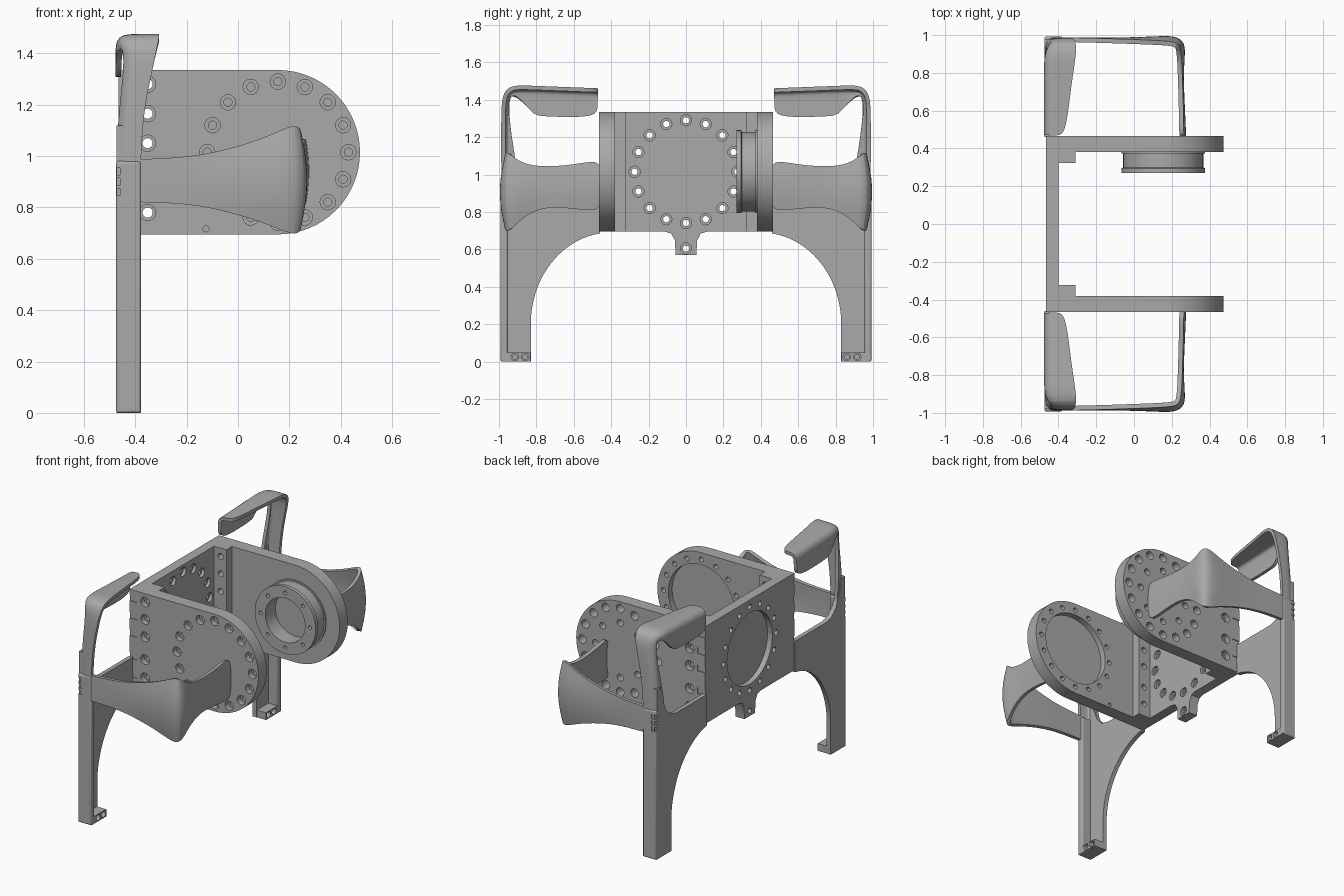
import bpy, bmesh, math
from mathutils import Vector

cube = bpy.data.objects.get("Cube")
if cube:
    bpy.data.objects.remove(cube, do_unlink=True)

grey = bpy.data.materials.new("plain_grey")
grey.use_nodes = True
grey.diffuse_color = (0.4, 0.4, 0.4, 1)
grey.node_tree.nodes["Principled BSDF"].inputs["Base Color"].default_value = grey.diffuse_color

MID = 1.015            # height of all bolt circles
CX = 0.155             # x centre of the rounded plate ends
BOLT_R = 0.275
SCREWS = (1.28, 1.165, 1.05, 0.9, 0.78)


def make(name, bm, smooth=True):
    bmesh.ops.recalc_face_normals(bm, faces=bm.faces)
    mesh = bpy.data.meshes.new(name)
    bm.to_mesh(mesh)
    bm.free()
    ob = bpy.data.objects.new(name, mesh)
    bpy.context.collection.objects.link(ob)
    mesh.materials.append(grey)
    if smooth:
        shade(ob)
    return ob


def select(ob):
    bpy.ops.object.select_all(action='DESELECT')
    ob.select_set(True)
    bpy.context.view_layer.objects.active = ob


def shade(ob):
    select(ob)
    bpy.ops.object.shade_smooth_by_angle(angle=math.radians(35))


def apply_mod(ob, kind, **settings):
    mod = ob.modifiers.new(kind, kind)
    for key, value in settings.items():
        setattr(mod, key, value)
    select(ob)
    bpy.ops.object.modifier_apply(modifier=mod.name)


def box(bm, x, y, z):
    verts = bmesh.ops.create_cube(bm, size=1)["verts"]
    for v in verts:
        v.co = [(r[0] + r[1]) / 2 + c * (r[1] - r[0]) for r, c in zip((x, y, z), v.co)]


def lathe(bm, profile, axis, a, b, seg=16):
    """Turned solid: profile of (radius, position along axis)."""
    rings = []
    for r, t in profile:
        ring = []
        for i in range(seg):
            ang = math.tau * i / seg
            p, q = a + r * math.cos(ang), b + r * math.sin(ang)
            ring.append(bm.verts.new((p, t, q) if axis == 'y' else (t, p, q)))
        rings.append(ring)
    for lo, hi in zip(rings, rings[1:]):
        for i in range(seg):
            j = (i + 1) % seg
            bm.faces.new((lo[i], lo[j], hi[j], hi[i]))
    bm.faces.new(rings[0])
    bm.faces.new(rings[-1])


def bolt_circle(bm, profile, axis, a, radius, count):
    for i in range(count):
        ang = math.tau * i / count
        lathe(bm, profile, axis, a + radius * math.cos(ang), MID + radius * math.sin(ang))


def extrude(bm, points, axis, lo, hi):
    place = (lambda p, t: (p[0], t, p[1])) if axis == 'y' else (lambda p, t: (t, p[0], p[1]))
    face = bm.faces.new([bm.verts.new(place(p, lo)) for p in points])
    new = bmesh.ops.extrude_face_region(bm, geom=[face])["geom"]
    shift = (0, hi - lo, 0) if axis == 'y' else (hi - lo, 0, 0)
    bmesh.ops.translate(bm, verts=[g for g in new if isinstance(g, bmesh.types.BMVert)], vec=shift)


def cut(ob, bm):
    cutter = make("cutter", bm, False)
    cutter.hide_render = True
    apply_mod(ob, 'BOOLEAN', operation='DIFFERENCE', solver='EXACT', object=cutter)
    bpy.data.objects.remove(cutter, do_unlink=True)
    shade(ob)


def sheet(name, rows, thickness):
    """Smooth shell through rows of points."""
    bm = bmesh.new()
    grid = [[bm.verts.new(p) for p in row] for row in rows]
    for r0, r1 in zip(grid, grid[1:]):
        for i in range(len(r0) - 1):
            bm.faces.new((r0[i], r0[i + 1], r1[i + 1], r1[i]))
    ob = make(name, bm)
    apply_mod(ob, 'SUBSURF', levels=2)
    apply_mod(ob, 'SOLIDIFY', thickness=thickness, offset=0)
    shade(ob)


# Back plate with hanging tab, round recess and bolt circle
bm = bmesh.new()
half = [(0.46, 1.335), (0.46, 0.695), (0.115, 0.695), (0.08, 0.685), (0.06, 0.65), (0.055, 0.57)]
extrude(bm, half + [(-y, z) for y, z in reversed(half)], 'x', -0.465, -0.4)
back = make("back_plate", bm)
bm = bmesh.new()
lathe(bm, [(0.235, -0.5), (0.235, -0.43)], 'x', 0, MID, 64)
step = [(0.017, -0.5), (0.017, -0.42), (0.03, -0.42), (0.03, -0.3)]
bolt_circle(bm, step, 'x', 0, BOLT_R, 16)
lathe(bm, step, 'x', 0, 0.605)
cut(back, bm)

# Turned ring on the inside of one side plate
bm = bmesh.new()
lathe(bm, [(0.222, 0.39), (0.222, 0.372), (0.212, 0.372), (0.212, 0.3), (0.222, 0.295),
           (0.222, 0.27)], 'y', CX, MID, 64)
ring = make("bearing_ring", bm)
bm = bmesh.new()
lathe(bm, [(0.145, 0.2), (0.145, 0.375)], 'y', CX, MID, 48)
bolt_circle(bm, [(0.012, 0.2), (0.012, 0.35)], 'y', CX, 0.18, 8)
cut(ring, bm)

for s, side in ((1, "rear"), (-1, "front")):
    def span(a, b):
        return sorted((s * a, s * b))

    # Side plate with rounded end
    arc = [(CX + 0.32 * math.cos(t), MID + 0.32 * math.sin(t))
           for t in (math.pi * (i / 32 - 0.5) for i in range(33))]
    bm = bmesh.new()
    extrude(bm, arc + [(-0.465, 1.335), (-0.465, 0.695)], 'y', *span(0.38, 0.465))
    plate = make(side + "_side_plate", bm)
    bm = bmesh.new()
    if s > 0:
        bolt_circle(bm, [(0.028, 0.5), (0.028, 0.4)], 'y', CX, BOLT_R, 16)
        bolt_circle(bm, [(0.022, 0.5), (0.022, 0.4)], 'y', CX, 0.18, 8)
    else:
        bolt_circle(bm, [(0.03, -0.5), (0.03, -0.43), (0.016, -0.43), (0.016, -0.3)],
                    'y', CX, BOLT_R, 16)
        lathe(bm, [(0.24, -0.42), (0.24, -0.3)], 'y', CX, MID, 64)
        lathe(bm, [(0.012, -0.5), (0.012, -0.3)], 'y', -0.125, 0.717)
    for z in SCREWS:
        lathe(bm, [(0.032, s * 0.5), (0.032, s * 0.43), (0.02, s * 0.43), (0.02, s * 0.3)],
              'y', -0.352, z)
        box(bm, (-0.5, -0.41), span(0.44, 0.5), (z - 0.02, z + 0.02))
    cut(plate, bm)

    # Corner block joining side plate and back plate
    bm = bmesh.new()
    box(bm, (-0.4, -0.31), span(0.322, 0.38), (0.695, 1.335))
    block = make(side + "_corner_block", bm)
    bm = bmesh.new()
    for z in SCREWS:
        lathe(bm, [(0.02, s * 0.2), (0.02, s * 0.5)], 'y', -0.352, z)
    cut(block, bm)

    # Leg panel with arched inner edge
    outline = [(0.46 if i == 0 else 0.4 + 0.43 * math.sin(t), 0.2 + 0.49 * math.cos(t))
               for i, t in ((i, math.pi / 2 * (0.09 + 0.91 * i / 20)) for i in range(21))]
    outline += [(0.83, 0), (0.98, 0), (0.98, 1.12), (0.94, 1.12), (0.92, 1.03), (0.885, 0.95),
                (0.84, 0.905), (0.78, 0.89), (0.46, 0.89)]
    bm = bmesh.new()
    extrude(bm, [(s * y, z) for y, z in outline], 'x', -0.474, -0.445)
    make(side + "_leg_panel", bm)

    # Outer leg flange with three slots
    bm = bmesh.new()
    box(bm, (-0.475, -0.378), span(0.952, 0.992), (0, 0.98))
    flange = make(side + "_leg_flange", bm)
    apply_mod(flange, 'BEVEL', width=0.01, segments=3)
    bm = bmesh.new()
    for z in (0.86, 0.9, 0.94):
        box(bm, (-0.5, -0.442), span(0.97, 1.1), (z - 0.014, z + 0.014))
    cut(flange, bm)

    # Foot block
    bm = bmesh.new()
    box(bm, (-0.474, -0.378), span(0.832, 0.985), (0, 0.048))
    foot = make(side + "_foot", bm)
    bm = bmesh.new()
    for y in (0.86, 0.915):
        lathe(bm, [(0.013, -0.46), (0.013, -0.42), (0.02, -0.42), (0.02, -0.3)],
              'x', s * y, 0.025)
    cut(foot, bm)

    # Flared arm wrapping from the leg round to the side plate: x, y, low z, high z
    path = [(-0.46, 0.975, 0.82, 0.985), (-0.3, 0.975, 0.82, 0.99), (-0.15, 0.97, 0.81, 1.0),
            (0, 0.965, 0.775, 1.035), (0.12, 0.96, 0.735, 1.075), (0.2, 0.955, 0.7, 1.115),
            (0.23, 0.945, 0.7, 1.115), (0.237, 0.91, 0.735, 1.08), (0.242, 0.85, 0.79, 1.05),
            (0.245, 0.75, 0.83, 1.04), (0.25, 0.6, 0.82, 1.05), (0.25, 0.46, 0.8, 1.08)]
    rows = []
    for i, (x, y, lo, hi) in enumerate(path):
        a, b = path[max(i - 1, 0)], path[min(i + 1, len(path) - 1)]
        out = Vector((a[1] - b[1], b[0] - a[0])).normalized()
        bulge = 0.13 * (hi - lo - 0.16)
        row = []
        for k in range(5):
            u = k / 2 - 1
            d = bulge * (1 - u * u)
            row.append((x + out.x * d, s * (y + out.y * d), lo + (hi - lo) * k / 4))
        rows.append(row)
    sheet(side + "_flared_arm", rows, 0.024)

    # Hooked handle rising from the leg: y, z, front x, back x, lip depth
    path = [(0.975, 0.86, -0.378, -0.462, 0.09), (0.977, 1.05, -0.378, -0.462, 0.07),
            (0.977, 1.2, -0.362, -0.45, 0.045), (0.977, 1.33, -0.335, -0.435, 0.03),
            (0.972, 1.42, -0.315, -0.435, 0.03), (0.94, 1.462, -0.305, -0.45, 0.04),
            (0.88, 1.466, -0.31, -0.464, 0.07), (0.81, 1.463, -0.32, -0.466, 0.14),
            (0.78, 1.462, -0.325, -0.466, 0.15), (0.65, 1.457, -0.342, -0.466, 0.15),
            (0.47, 1.45, -0.365, -0.466, 0.142)]
    rows = []
    for i, (y, z, xf, xb, lip) in enumerate(path):
        a, b = path[max(i - 1, 0)], path[min(i + 1, len(path) - 1)]
        n = Vector((a[1] - b[1], b[0] - a[0])).normalized()
        line = [(xf, 0), ((xf + xb) / 2, 0), (xb + 0.02, 0.002), (xb, 0.02), (xb, lip / 2 + 0.01), (xb, lip)]
        rows.append([(x, s * (y + n.x * d), z + n.y * d) for x, d in line])
    sheet(side + "_hooked_handle", rows, 0.022)
